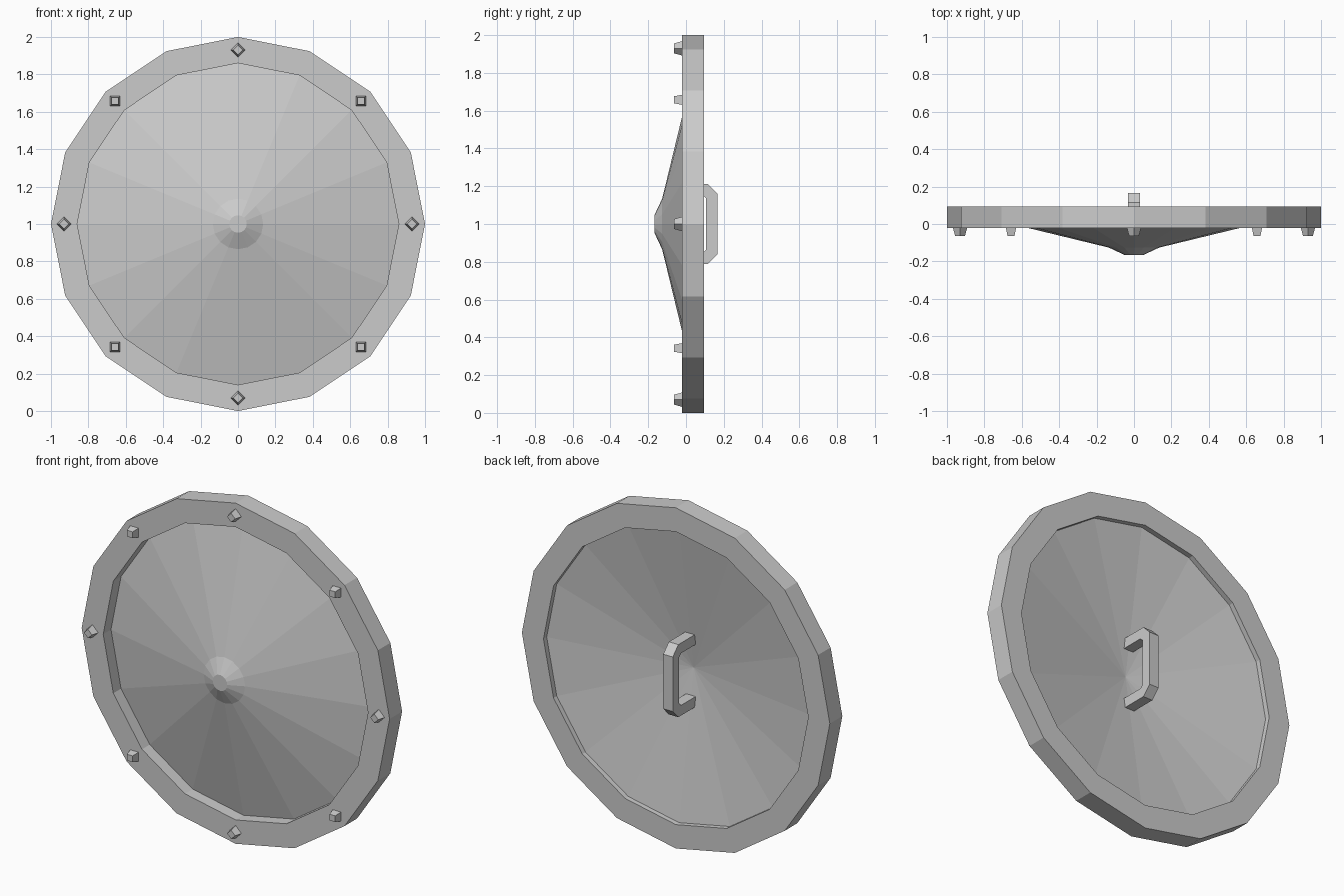
import bpy, bmesh
from math import radians, sin, cos, tau
from mathutils import Matrix, Vector

default = bpy.data.objects.get("Cube")
if default:
    bpy.data.objects.remove(default, do_unlink=True)

SIDES = 16
CENTRE = Vector((0, 0, 1))
RIM_FRONT, RIM_BACK = -0.022, 0.094
RIM_INNER = 0.86

grey = bpy.data.materials.new("plain grey")
grey.use_nodes = True
grey.diffuse_color = (0.6, 0.6, 0.6, 1)
grey.node_tree.nodes["Principled BSDF"].inputs["Base Color"].default_value = (0.6, 0.6, 0.6, 1)


def finish(bm, name):
    """Turn a bmesh into a flat-shaded grey object."""
    bmesh.ops.recalc_face_normals(bm, faces=bm.faces)
    mesh = bpy.data.meshes.new(name)
    bm.to_mesh(mesh)
    bm.free()
    mesh.materials.append(grey)
    obj = bpy.data.objects.new(name, mesh)
    obj.location = CENTRE
    bpy.context.collection.objects.link(obj)
    return obj


def lathe(name, profile, closed):
    """Revolve (radius, y) points around the y axis; radius 0 makes a pole."""
    bm = bmesh.new()
    rings = []
    for r, y in profile:
        if r == 0:
            rings.append([bm.verts.new((0, y, 0))] * SIDES)
        else:
            rings.append([bm.verts.new((r * cos(tau * i / SIDES), y, r * sin(tau * i / SIDES)))
                          for i in range(SIDES)])
    pairs = list(zip(rings, rings[1:]))
    if closed:
        pairs.append((rings[-1], rings[0]))
    for a, b in pairs:
        for i in range(SIDES):
            j = (i + 1) % SIDES
            corners = dict.fromkeys((a[i], a[j], b[j], b[i]))
            bm.faces.new(list(corners))
    return finish(bm, name)


# Outer ring
lathe("rim", [(1, RIM_FRONT), (1, RIM_BACK), (RIM_INNER, RIM_BACK), (RIM_INNER, RIM_FRONT)], True)

# Conical plate with a central boss, hollowed at the back
lathe("dish", [(0, -0.167), (0.047, -0.167), (0.135, -0.126),
               (RIM_INNER, 0.05), (RIM_INNER, 0.064), (0, -0.07)], False)

# Tapered four-sided studs around the ring
for k in range(8):
    bm = bmesh.new()
    bmesh.ops.create_cone(bm, cap_ends=True, segments=4, radius1=0.04, radius2=0.026, depth=0.05)
    place = (Matrix.Rotation(-k * tau / 8, 4, 'Y')
             @ Matrix.Translation((0.93, RIM_FRONT - 0.017, 0))
             @ Matrix.Rotation(radians(90), 4, 'X'))
    bmesh.ops.transform(bm, matrix=place, verts=bm.verts)
    finish(bm, f"stud_{k + 1}")

# Grip: bent square bar, mirrored from its upper half as (y, z) pairs
outer = [(-0.06, 0.213), (0.115, 0.213), (0.167, 0.16)]
inner = [(-0.06, 0.153), (0.09, 0.153), (0.107, 0.136)]
outer += [(y, -z) for y, z in reversed(outer)]
inner += [(y, -z) for y, z in reversed(inner)]
bm = bmesh.new()
sections = []
for (yo, zo), (yi, zi) in zip(outer, inner):
    sections.append([bm.verts.new(p) for p in
                     ((-0.031, yo, zo), (0.031, yo, zo), (0.031, yi, zi), (-0.031, yi, zi))])
for a, b in zip(sections, sections[1:]):
    for i in range(4):
        j = (i + 1) % 4
        bm.faces.new((a[i], a[j], b[j], b[i]))
bm.faces.new(sections[0])
bm.faces.new(sections[-1])
finish(bm, "handle")
